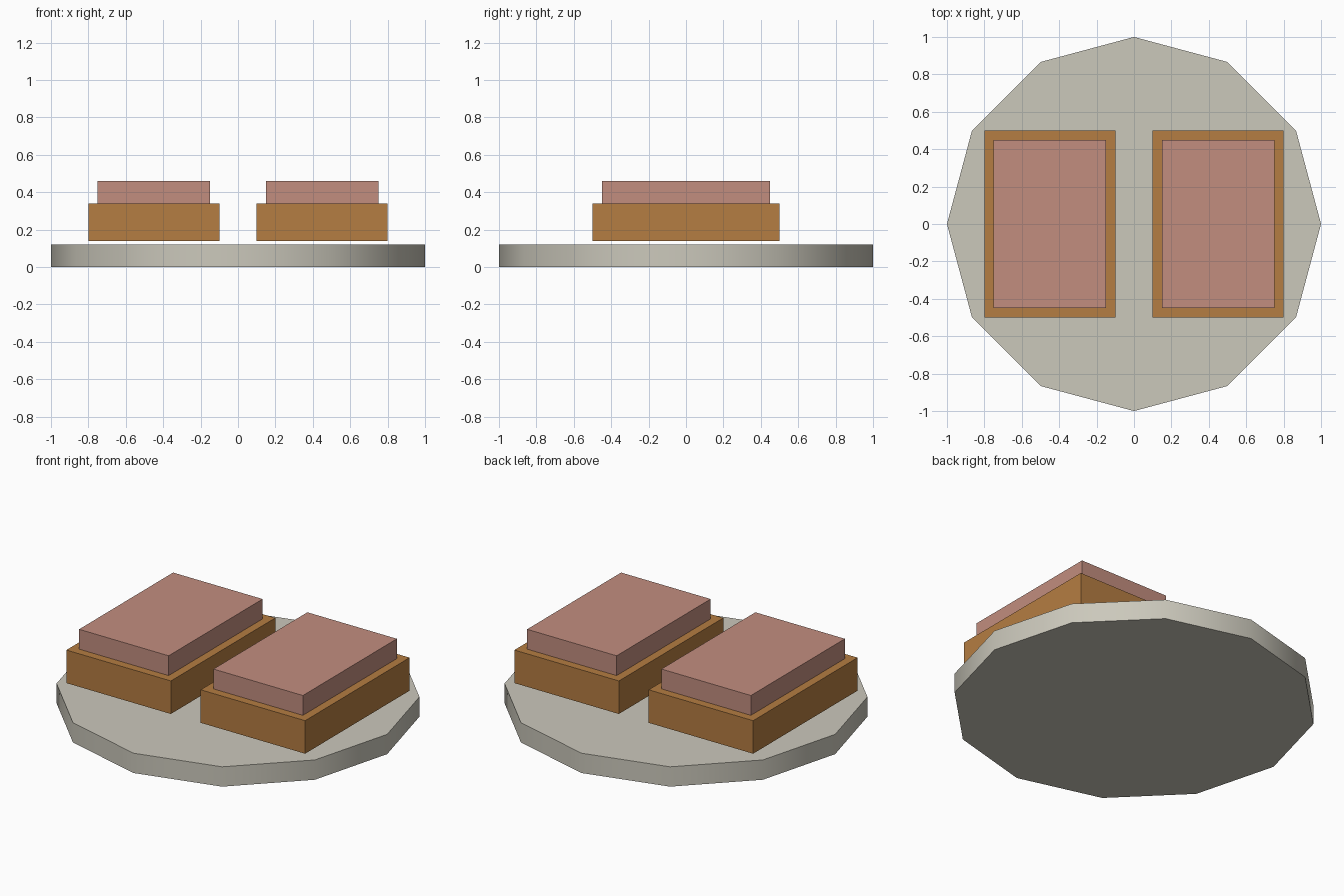
import bpy
import math

cube = bpy.data.objects.get("Cube")
if cube:
    bpy.data.objects.remove(cube, do_unlink=True)


def make_material(name, color):
    mat = bpy.data.materials.new(name)
    mat.use_nodes = True
    mat.diffuse_color = (*color, 1)
    mat.node_tree.nodes["Principled BSDF"].inputs["Base Color"].default_value = (*color, 1)
    return mat


stone = make_material("pale stone", (0.60, 0.58, 0.50))
wood = make_material("warm wood", (0.46, 0.205, 0.054))
clay = make_material("dusty pink", (0.54, 0.268, 0.212))


def box(name, x, width, depth, bottom, top, mat):
    bpy.ops.mesh.primitive_cube_add(size=1, location=(x, 0, (bottom + top) / 2))
    obj = bpy.context.object
    obj.name = name
    obj.scale = (width, depth, top - bottom)
    bpy.ops.object.transform_apply(location=False, rotation=False, scale=True)
    obj.data.materials.append(mat)
    return obj


# Twelve-sided base disc: smooth rim, flat caps
bpy.ops.mesh.primitive_cylinder_add(vertices=12, radius=1, depth=0.12, location=(0, 0, 0.06))
base = bpy.context.object
base.name = "base_disc"
base.data.materials.append(stone)
bpy.ops.object.shade_smooth_by_angle(angle=math.radians(45))

# A pair of stepped blocks hovering just above the base
for side, x in (("left", 0.45), ("right", -0.45)):
    box(side + "_block", x, 0.7, 1.0, 0.14, 0.34, wood)
    box(side + "_top_slab", x, 0.6, 0.9, 0.34, 0.46, clay)
